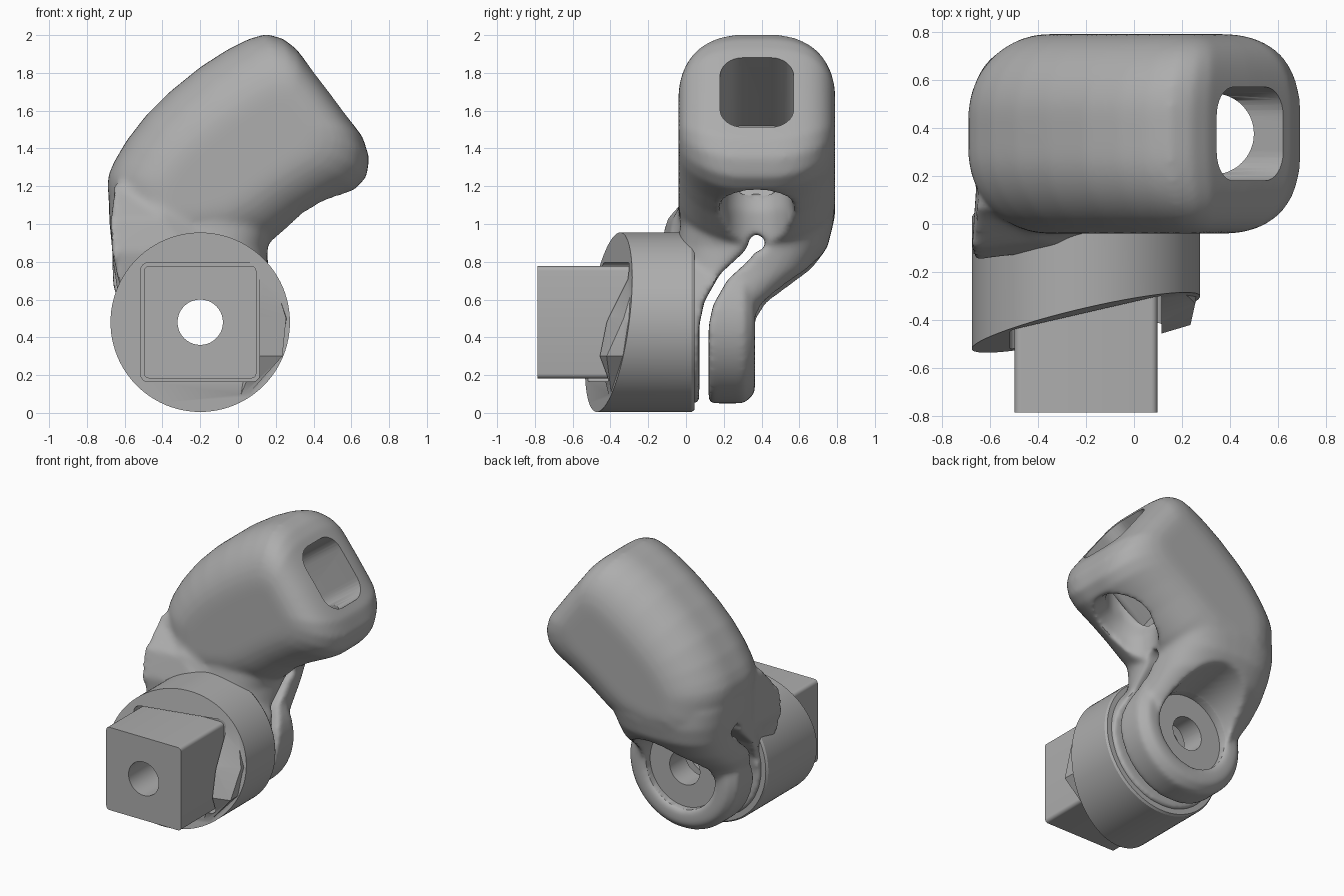
import bpy, bmesh
from math import sin, cos, pi, radians, copysign
from mathutils import Vector

if "Cube" in bpy.data.objects:
    bpy.data.objects.remove(bpy.data.objects["Cube"], do_unlink=True)

GREY = (0.42, 0.42, 0.42, 1)
mat = bpy.data.materials.new("plain_grey")
mat.use_nodes = True
mat.diffuse_color = GREY
mat.node_tree.nodes["Principled BSDF"].inputs["Base Color"].default_value = GREY

BX, BZ = -0.2, 0.48        # bolt axis
MID = 0.375                # middle of the barrel in y


def loft(name, rings):
    """Closed solid skinned through equal-length rings of points."""
    bm = bmesh.new()
    loops = [[bm.verts.new(p) for p in ring] for ring in rings]
    n = len(loops[0])
    for a, b in zip(loops, loops[1:]):
        for i in range(n):
            j = (i + 1) % n
            bm.faces.new((a[i], a[j], b[j], b[i]))
    bm.faces.new(loops[0])
    bm.faces.new(loops[-1])
    bmesh.ops.recalc_face_normals(bm, faces=bm.faces)
    me = bpy.data.meshes.new(name)
    bm.to_mesh(me)
    bm.free()
    me.materials.append(mat)
    ob = bpy.data.objects.new(name, me)
    bpy.context.collection.objects.link(ob)
    return ob


def circle(r, n=64, ry=None):
    return [(r * cos(2 * pi * i / n), (ry or r) * sin(2 * pi * i / n)) for i in range(n)]


def round_rect(hw, hh, r, n=8):
    pts = []
    for k, (sx, sy) in enumerate(((1, 1), (-1, 1), (-1, -1), (1, -1))):
        for i in range(n + 1):
            a = (k + i / n) * pi / 2
            pts.append((sx * (hw - r) + r * cos(a), sy * (hh - r) + r * sin(a)))
    return pts


def tube(name, start, end, section, end_section=None, side=(0, 1, 0)):
    """Section swept straight from start to end."""
    start, end, u = Vector(start), Vector(end), Vector(side)
    v = (end - start).normalized().cross(u).normalized()
    ring = lambda c, s: [c + u * a + v * b for a, b in s]
    return loft(name, [ring(start, section), ring(end, end_section or section)])


def disc(name, r, y0, y1, r_end=None):
    return tube(name, (BX, y0, BZ), (BX, y1, BZ), circle(r), circle(r_end or r), side=(1, 0, 0))


def activate(ob):
    bpy.ops.object.select_all(action="DESELECT")
    ob.select_set(True)
    bpy.context.view_layer.objects.active = ob


def modify(ob, kind, **settings):
    activate(ob)
    m = ob.modifiers.new(kind, kind)
    for key, value in settings.items():
        setattr(m, key, value)
    bpy.ops.object.modifier_apply(modifier=m.name)


def combine(ob, other, operation):
    modify(ob, "BOOLEAN", object=other, operation=operation, solver="EXACT")
    bpy.data.objects.remove(other, do_unlink=True)


def smooth(ob, angle=35):
    activate(ob)
    bpy.ops.object.shade_smooth_by_angle(angle=radians(angle))


# Barrel: side outline, shrunk towards both ends in y; the open end stays flatter
outline = [Vector(p) for p in (
    (-0.69, 1.2), (-0.685, 1.26), (-0.655, 1.33), (-0.59, 1.44), (-0.49, 1.57), (-0.36, 1.7),
    (-0.2, 1.83), (-0.06, 1.92), (0.06, 1.98), (0.15, 2.005), (0.24, 1.98), (0.31, 1.925),
    (0.49, 1.69), (0.66, 1.46), (0.695, 1.35), (0.68, 1.25), (0.62, 1.185), (0.48, 1.11),
    (0.35, 1.03), (0.2, 0.92), (0.02, 0.82), (-0.3, 0.78), (-0.6, 0.85), (-0.67, 1.0))]
axis, across = Vector((0.8, 0.6)), Vector((0.6, -0.8))
us, vs = [p.dot(axis) for p in outline], [p.dot(across) for p in outline]
cu, hu = (max(us) + min(us)) / 2, (max(us) - min(us)) / 2
cv, hv = (max(vs) + min(vs)) / 2, (max(vs) - min(vs)) / 2
RIM, HALF = 0.34, 0.415
rings = []
for side in (-1, 1):
    steps = [i * pi / 24 for i in range(13)]
    for t in (reversed(steps) if side < 0 else steps):
        bend = 1 - cos(t)
        y = MID + side * (HALF - RIM + RIM * sin(t))
        ring = []
        for u, v in zip(us, vs):
            inset = 0.2 * bend ** 1.6 if u > cu else RIM * bend
            p = axis * (cu + (u - cu) * (1 - inset / hu)) \
                + across * (cv + (v - cv) * (1 - RIM * bend / hv))
            ring.append((p.x, y, p.y))
        rings.append(ring)
body = loft("clamp_barrel", rings)

# Neck: rounded sections from the ears up into the barrel (z, x0, x1, y0, y1)
sections = ((0.42, -0.56, 0.16, 0.0, 0.37), (0.58, -0.63, 0.18, -0.05, 0.45),
            (0.67, -0.66, 0.17, -0.06, 0.56), (0.76, -0.665, 0.16, -0.06, 0.67),
            (0.88, -0.67, 0.16, -0.05, 0.75), (1.0, -0.68, 0.2, -0.03, 0.78),
            (1.12, -0.685, 0.25, -0.02, 0.78), (1.25, -0.6, 0.3, 0.0, 0.74))
soft = lambda c: copysign(abs(c) ** 0.68, c)
neck = loft("neck", [[((x0 + x1) / 2 + soft(c) * (x1 - x0) / 2,
                       (y0 + y1) / 2 + soft(s) * (y1 - y0) / 2, z)
                      for c, s in circle(1, 48)]
                     for z, x0, x1, y0, y1 in sections])
combine(body, neck, "UNION")

# Web running from the neck onto the drum
web = ((0.62, ((-0.62, -0.12), (-0.2, -0.1), (0.0, 0.0), (-0.58, 0.15))),
       (0.85, ((-0.67, -0.15), (-0.25, -0.1), (-0.05, 0.0), (-0.65, 0.2))),
       (1.03, ((-0.675, -0.1), (-0.4, -0.07), (-0.12, 0.02), (-0.65, 0.25))),
       (1.22, ((-0.66, 0.07), (-0.4, 0.04), (-0.2, 0.08), (-0.6, 0.25))))
combine(body, loft("web", [[(x, y, z) for x, y in pts] for z, pts in web]), "UNION")

# Ears
combine(body, disc("back_ear", 0.43, 0.1, 0.31), "UNION")
combine(body, disc("back_ear_rim", 0.43, 0.309, 0.365, 0.375), "UNION")
combine(body, disc("front_ear", 0.43, -0.05, 0.09), "UNION")

# Slit between the ears, ending in a small relief hole
path = [Vector(p) for p in ((0.095, -0.1), (0.095, 0.46), (0.12, 0.58), (0.2, 0.72),
                            (0.32, 0.83), (0.37, 0.9), (0.37, 0.94))]
left, right = [], []
for i, p in enumerate(path):
    d = (path[min(i + 1, len(path) - 1)] - path[max(i - 1, 0)]).normalized()
    n = Vector((-d.y, d.x)) * 0.025
    left.append(p + n)
    right.append(p - n)
loop = left + right[::-1]
combine(body, loft("slit", [[(x, p.x, p.y) for p in loop] for x in (-1, 1)]), "DIFFERENCE")
combine(body, tube("relief", (-1, MID, 0.9), (1, MID, 0.9), circle(0.045, 32)), "DIFFERENCE")

# Oval flared mouth on the underside of the barrel
combine(body, tube("mouth", (0.47, MID, 0.96), (0.26, MID, 1.26),
                   circle(0.21, ry=0.25), circle(0.165, ry=0.17)), "DIFFERENCE")
combine(body, tube("throat", (0.33, MID, 0.9), (0.33, MID, 1.55), circle(0.17)), "DIFFERENCE")

# Flared recess around the bolt
combine(body, disc("flare", 0.27, 0.32, 0.8, 0.36), "DIFFERENCE")

# Blend all joints into soft fillets
modify(body, "REMESH", mode="VOXEL", voxel_size=0.016)
modify(body, "SMOOTH", factor=0.5, iterations=12)

# Crisp cuts: end window, bolt seat and bolt hole
combine(body, tube("window", (0.8, MID, 1.935), (0.0, MID, 1.335),
                   round_rect(0.195, 0.23, 0.12)), "DIFFERENCE")
combine(body, disc("seat", 0.275, 0.3, 0.4), "DIFFERENCE")
combine(body, disc("bore", 0.12, -1, 1), "DIFFERENCE")
smooth(body, 40)

# Drum with an oblique front face
rim = lambda r: [(BX + a, BZ + b) for a, b in circle(r, 96)]
drum = loft("drum", [[(x, -0.41 + 0.23 * (x - BX) + 0.13 * (z - BZ), z) for x, z in rim(0.475)],
                     [(x, 0.03, z) for x, z in rim(0.475)],
                     [(x, 0.045, z) for x, z in rim(0.465)]])

# Stop wedge on the side of the drum face
wedge = ((0.06, ((0.0, -0.33), (0.02, -0.33), (0.02, -0.39), (0.0, -0.4))),
         (0.3, ((0.0, -0.3), (0.23, -0.25), (0.235, -0.42), (0.1, -0.46))),
         (0.5, ((0.05, -0.3), (0.265, -0.22), (0.255, -0.33), (0.1, -0.42))),
         (0.74, ((0.05, -0.3), (0.19, -0.2), (0.18, -0.26), (0.1, -0.3))))
combine(drum, loft("wedge", [[(x, y, z) for x, y in pts] for z, pts in wedge]), "UNION")

# Clearance pocket around the post, then the bolt hole
combine(drum, tube("pocket", (BX, -0.9, BZ), (BX, -0.3, BZ),
                   round_rect(0.315, 0.315, 0.04), side=(1, 0, 0)), "DIFFERENCE")
combine(drum, disc("bore", 0.12, -1, 1), "DIFFERENCE")
smooth(drum, 30)

# Square post
post = tube("square_post", (BX, -0.785, BZ), (BX, -0.27, BZ),
            round_rect(0.297, 0.297, 0.025, 4), side=(1, 0, 0))
combine(post, disc("bore", 0.12, -1, 1), "DIFFERENCE")
smooth(post, 30)
